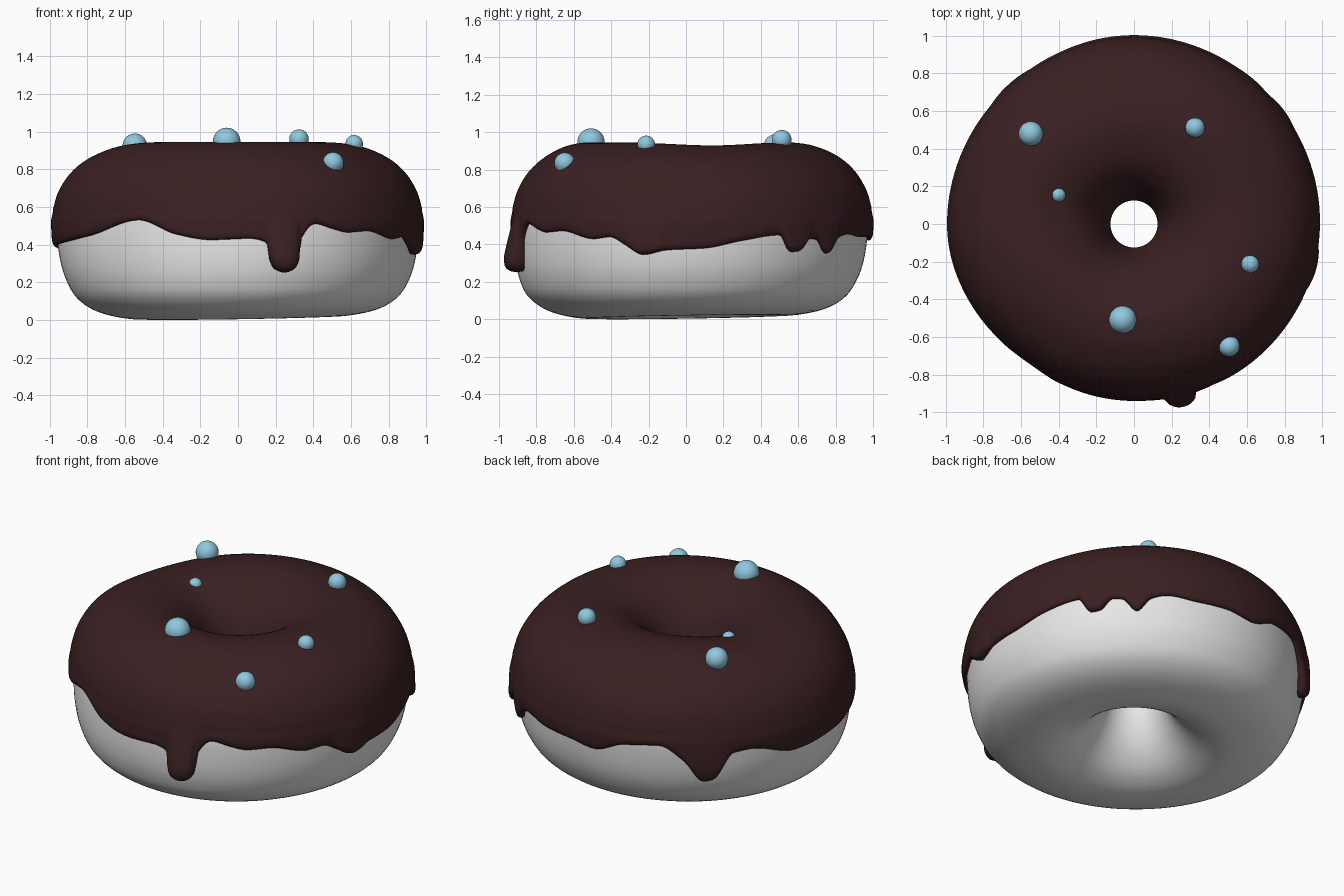
import bpy, bmesh, math
from mathutils import Vector

if "Cube" in bpy.data.objects:
    bpy.data.objects.remove(bpy.data.objects["Cube"])

SEG = 480


def material(name, rgb):
    m = bpy.data.materials.new(name)
    m.diffuse_color = (*rgb, 1)
    m.use_nodes = True
    m.node_tree.nodes["Principled BSDF"].inputs["Base Color"].default_value = m.diffuse_color
    return m


dough_mat = material("pale_dough", (0.8, 0.8, 0.8))
icing_mat = material("dark_chocolate", (0.043, 0.0145, 0.0155))
bead_mat = material("light_blue", (0.28, 0.58, 0.74))


def hermite(keys, x):
    """Overshoot-free smooth curve through sorted (x, value) keys."""
    i = max(0, min(len(keys) - 2, next((k for k in range(len(keys) - 1) if x < keys[k + 1][0]), 99)))

    def slope(a):
        return (keys[a + 1][1] - keys[a][1]) / (keys[a + 1][0] - keys[a][0])

    def tangent(a):
        if a == 0 or a == len(keys) - 1:
            return 0
        p, q = slope(a - 1), slope(a)
        return 0 if p * q <= 0 else 2 * p * q / (p + q)

    (x0, y0), (x1, y1) = keys[i], keys[i + 1]
    h = x1 - x0
    t = min(1, max(0, (x - x0) / h))
    return ((2*t**3 - 3*t*t + 1) * y0 + (t**3 - 2*t*t + t) * h * tangent(i)
            + (3*t*t - 2*t**3) * y1 + (t**3 - t*t) * h * tangent(i + 1))


def wrap(keys):
    return [(a - 360, v) for a, v in keys[-2:]] + keys + [(a + 360, v) for a, v in keys[:2]]


def spline(pts, closed, n=4):
    """Catmull-Rom through profile points (radius, height)."""
    out, m = [], len(pts)
    for i in range(m if closed else m - 1):
        idx = [(i + k) % m if closed else min(m - 1, max(0, i + k)) for k in (-1, 0, 1, 2)]
        a, b, c, d = [Vector(pts[j]) for j in idx]
        for s in range(n):
            t = s / n
            out.append(0.5 * (2*b + (c - a)*t + (2*a - 5*b + 4*c - d)*t*t + (3*b - a - 3*c + d)*t**3))
    return out if closed else out + [Vector(pts[-1])]


# Uneven outer radius, by angle from +x
REACH = wrap([(-180, .99), (-125, .93), (-90, .935), (-45, .965), (0, .985),
              (45, .99), (90, 1.0), (135, .985)])


def clamp(t):
    return min(1, max(0, t))


def place(r, z, deg):
    # uneven reach, mostly in the upper half
    keep = .3 + .7 * clamp((z - .15) / .35)
    r += (hermite(REACH, deg) - .985) * clamp((r - .3) / .5) * keep
    a = math.radians(deg)
    # underside lifts toward the back right, crown dips at left and right
    z += .012 * (1 + math.cos(a - math.radians(45))) * clamp(1 - z / .3)
    for c, w, depth in ((165, 28, .03), (15, 30, .016)):
        off = (deg - c + 180) % 360 - 180
        z -= depth * math.exp(-(off / w) ** 2) * clamp((z - .5) / .4)
    return (r * math.cos(a), r * math.sin(a), z)


def lathe(name, columns, mat, closed):
    """Join one profile per angle into a ring of quads."""
    bm = bmesh.new()
    cols = [[bm.verts.new(p) for p in c] for c in columns]
    n = len(cols[0])
    for i, c in enumerate(cols):
        d = cols[(i + 1) % len(cols)]
        for j in range(n if closed else n - 1):
            k = (j + 1) % n
            bm.faces.new((c[j], c[k], d[k], d[j]))
    bmesh.ops.recalc_face_normals(bm, faces=bm.faces)
    me = bpy.data.meshes.new(name)
    bm.to_mesh(me)
    bm.free()
    me.materials.append(mat)
    me.shade_smooth()
    ob = bpy.data.objects.new(name, me)
    bpy.context.collection.objects.link(ob)
    return ob


# Dough ring
dough = spline([(.15, .45), (.165, .32), (.215, .2), (.29, .105), (.38, .04), (.5, .002), (.63, .01),
                (.76, .047), (.855, .115), (.91, .21), (.94, .31), (.955, .42), (.957, .52),
                (.93, .66), (.86, .78), (.76, .86), (.64, .90), (.54, .915), (.42, .895),
                (.31, .83), (.22, .72), (.165, .58)], True)
angles = [-180 + 360 * i / 120 for i in range(120)]
lathe("dough", [[place(p.x, p.y, a) for p in dough] for a in angles], dough_mat, True)

# Icing: lower edge height by angle, with drips
EDGE = wrap([(-180, .39), (-165, .41), (-146, .45), (-125, .53), (-111, .455), (-99, .425), (-86, .432),
             (-80.5, .41), (-79.4, .31), (-77.8, .266), (-74.8, .25), (-71.8, .266), (-70.2, .31),
             (-69, .43), (-64, .51), (-58, .485), (-52, .465), (-44, .472), (-31, .43), (-25, .44),
             (-20, .40), (-13.7, .345), (-6, .37), (6, .38), (18, .42), (31, .45), (35.5, .36),
             (38.5, .365), (43, .43), (46, .425), (51, .35), (56, .43), (62, .455), (72, .44),
             (82, .44), (93, .42), (104, .485), (116, .50), (124, .41), (131, .27), (134, .28),
             (141, .44), (147, .45), (165, .375)])
# radius of the dough wall by height, for the icing to hang on
WALL = [(.1, .84), (.21, .91), (.31, .94), (.42, .953), (.52, .957), (.6, .945)]
crown = spline([(.165, .36), (.135, .43), (.125, .50), (.135, .58), (.175, .70), (.24, .81),
                (.34, .895), (.46, .937), (.56, .945), (.68, .925), (.80, .87), (.89, .79),
                (.95, .69), (.976, .60)], False)


def drip_bulge(deg, z):
    total = 0
    for c, w, amount in ((-74.8, 5, .06), (-13.7, 7, .025), (37, 6, .02), (51, 5, .012), (132, 8, .02)):
        u = (deg - c) / w
        if abs(u) < 1:
            total += amount * math.sqrt(1 - u * u) * clamp((.56 - z) / .23)
    return total


def icing_column(deg):
    edge = hermite(EDGE, deg)
    pts = [place(p.x, p.y, deg) for p in crown]
    # skirt down to the edge, then a rounded rim tucked into the dough
    rows = [(.6 + (edge + .035 - .6) * k / 8, 1) for k in range(1, 9)]
    rows += [(edge + .018, .92), (edge + .006, .72), (edge, .4), (edge + .004, .1), (edge + .015, -.5)]
    for z, f in rows:
        t = .031 + drip_bulge(deg, z)
        pts.append(place(hermite(WALL, z) + t * f, z, deg))
    return pts


lathe("icing", [icing_column(-180 + 360 * i / SEG) for i in range(SEG)], icing_mat, False)

# Round sugar beads
for i, (x, y, z, r) in enumerate([(-.548, .48, .925, .065), (.324, .512, .96, .052), (-.402, .155, .888, .038),
                                  (.617, -.213, .935, .047), (-.06, -.508, .948, .073), (.505, -.648, .835, .056)]):
    bpy.ops.mesh.primitive_uv_sphere_add(segments=32, ring_count=16, radius=r, location=(x, y, z))
    bead = bpy.context.object
    bead.name = f"sugar_bead_{i + 1}"
    bead.data.materials.append(bead_mat)
    bead.data.shade_smooth()
